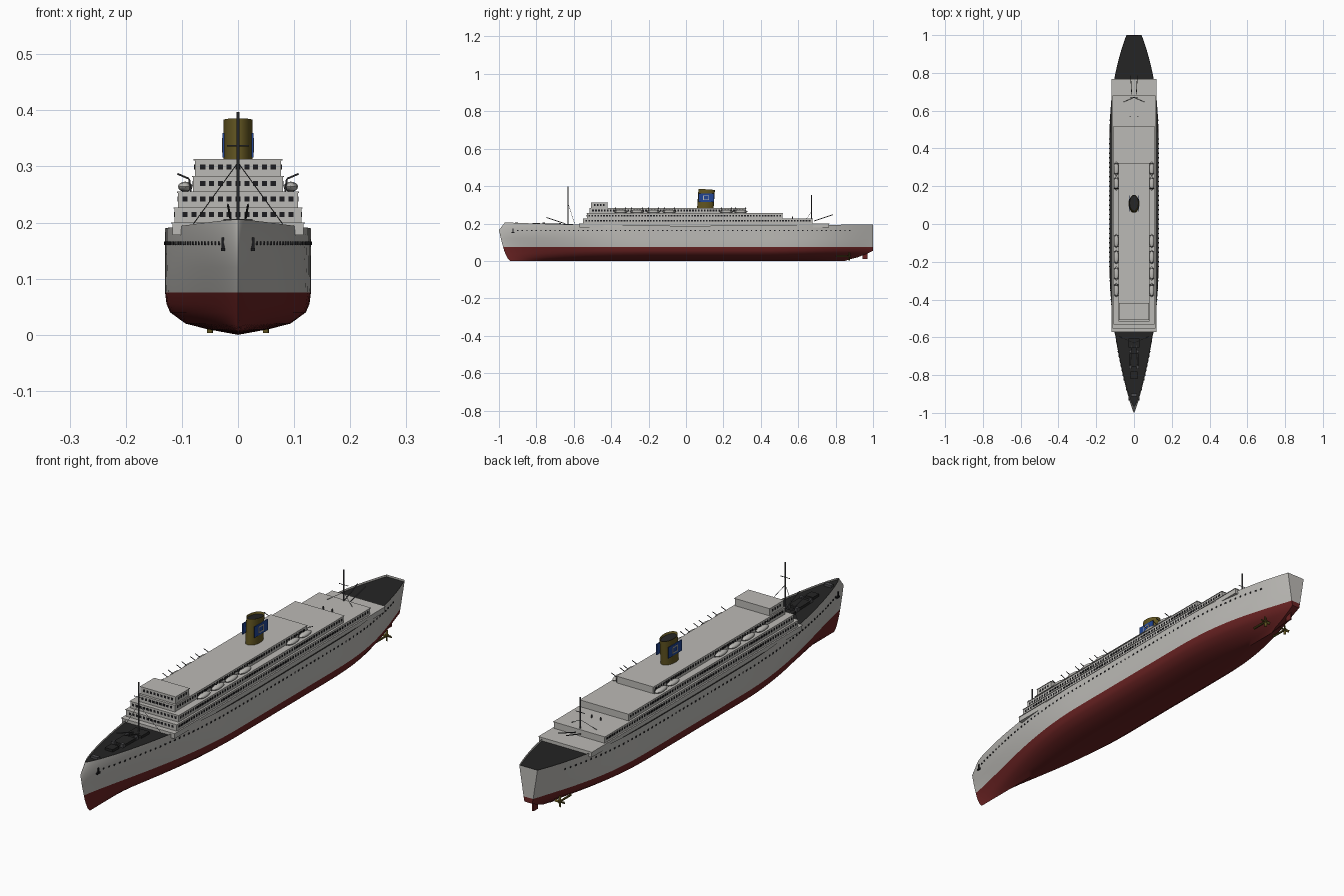
import bpy, bmesh, math
from mathutils import Vector, Matrix

if "Cube" in bpy.data.objects:
    bpy.data.objects.remove(bpy.data.objects["Cube"])


def material(name, rgb):
    m = bpy.data.materials.new(name)
    m.use_nodes = True
    m.diffuse_color = (*rgb, 1)
    m.node_tree.nodes["Principled BSDF"].inputs["Base Color"].default_value = (*rgb, 1)
    return m


WHITE = material("off white paint", (0.5, 0.49, 0.465))
RED = material("bottom red", (0.14, 0.016, 0.016))
DECK = material("dark deck", (0.018, 0.018, 0.018))
GLASS = material("window black", (0.012, 0.012, 0.014))
GOLD = material("dull gold", (0.12, 0.09, 0.015))
BLUE = material("emblem blue", (0.015, 0.06, 0.3))
STEEL = material("rigging grey", (0.07, 0.07, 0.075))


def finish(name, bm, *mats, smooth=False):
    bmesh.ops.recalc_face_normals(bm, faces=bm.faces)
    me = bpy.data.meshes.new(name)
    bm.to_mesh(me)
    bm.free()
    for m in mats:
        me.materials.append(m)
    ob = bpy.data.objects.new(name, me)
    bpy.context.collection.objects.link(ob)
    if smooth:
        bpy.ops.object.select_all(action="DESELECT")
        ob.select_set(True)
        bpy.context.view_layer.objects.active = ob
        bpy.ops.object.shade_smooth_by_angle(angle=math.radians(40))
    return ob


def box(bm, center, size):
    mat = Matrix.Translation(center) @ Matrix.Diagonal((*size, 1))
    bmesh.ops.create_cube(bm, size=1, matrix=mat)


def tube(bm, a, b, r, sides=6):
    a, b = Vector(a), Vector(b)
    rot = (b - a).to_track_quat("Z", "Y").to_matrix().to_4x4()
    bmesh.ops.create_cone(bm, cap_ends=True, segments=sides, radius1=r, radius2=r,
                          depth=(b - a).length, matrix=Matrix.Translation((a + b) / 2) @ rot)


# Hull form
BEAM = 0.13


def fullness(y):
    if y < -0.2:
        return math.sin(math.pi / 2 * max(0, (y + 1) / 0.8)) ** 0.75
    return 1 - 0.69 * max(0, (y - 0.4) / 0.6) ** 2.5


def sheer(y):
    return 0.188 + (0.019 * y * y if y < 0 else 0.008 * y * y)


# height, bow end, stern end, width factor, fineness of the ends
ROWS = [(0, -0.94, 0.85, 0, 2), (0.01, -0.95, 0.88, 0.42, 2), (0.02, -0.957, 0.92, 0.72, 1.9),
        (0.04, -0.966, 0.97, 0.93, 1.8), (0.055, -0.972, 1, 0.98, 1.7), (0.075, -0.978, 1, 1, 1.55),
        (0.12, -0.99, 1, 1, 1.3), (0.165, -1, 1, 1, 1.1), (None, -0.968, 1, 1, 1)]
RED_ROWS = 5


def hull_point(row, u):
    z, bow, stern, k, p = row
    y = bow + (stern - bow) * (u + 1) / 2
    return Vector((BEAM * k * fullness(u) ** p, y, sheer(y) if z is None else z))


bm = bmesh.new()
STATIONS = 64
us = [-math.cos(math.pi * i / STATIONS) for i in range(STATIONS + 1)]
rings = []
for u in us:
    half = [hull_point(r, u) for r in ROWS]
    ring = [bm.verts.new((-p.x, p.y, p.z)) for p in reversed(half[1:])]
    rings.append(ring + [bm.verts.new(p) for p in half])
n = len(ROWS) - 1
for a, b in zip(rings, rings[1:]):
    for j in range(2 * n):
        f = bm.faces.new((a[j], a[j + 1], b[j + 1], b[j]))
        f.material_index = int(n - RED_ROWS <= j < n + RED_ROWS)
# Transom strips
for j in range(n):
    end = rings[-1]
    quad = [end[n - j], end[n + j], end[n + j + 1], end[n - j - 1]]
    f = bm.faces.new(quad if j else quad[1:])
    f.material_index = int(j < RED_ROWS)
bmesh.ops.remove_doubles(bm, verts=bm.verts, dist=0.00005)
finish("hull", bm, WHITE, RED, smooth=True)

# Main deck, just below the bulwark
bm = bmesh.new()
prev = None
for u in us[1:]:
    p = hull_point(ROWS[-1], u)
    pair = [bm.verts.new((s * (p.x - 0.001), p.y - 0.002, p.z - 0.007)) for s in (-1, 1)]
    if prev:
        bm.faces.new((prev[0], prev[1], pair[1], pair[0]))
    prev = pair
finish("main_deck", bm, DECK)

# Superstructure: name, half width, front, back, bottom, top, has windows
TIERS = [("lower_house", 0.117, -0.57, 0.765, 0.178, 0.2, False),
         ("first_tier", 0.113, -0.55, 0.677, 0.2, 0.227, True),
         ("second_tier", 0.107, -0.53, 0.517, 0.227, 0.255, True),
         ("third_tier", 0.08, -0.515, 0.322, 0.255, 0.283, True),
         ("bridge_house", 0.077, -0.507, -0.42, 0.283, 0.313, True)]
panes = bmesh.new()
PITCH = 0.0157
for name, w, y0, y1, z0, z1, glazed in TIERS:
    bm = bmesh.new()
    box(bm, (0, (y0 + y1) / 2, (z0 + z1) / 2), (2 * w, y1 - y0, z1 - z0))
    box(bm, (0, (y0 + y1) / 2, z1 - 0.001), (2 * w + 0.004, y1 - y0 + 0.004, 0.002))
    finish(name, bm, WHITE)
    if not glazed:
        continue
    zc = (z0 + z1) / 2 + 0.001
    count = int(2 * (w - 0.004) / PITCH)
    for i in range(count):
        box(panes, ((i - (count - 1) / 2) * PITCH, y0, zc), (0.009, 0.002, 0.009))
    count = int((y1 - y0 - 0.01) / PITCH)
    for i in range(count):
        y = (y0 + y1) / 2 + (i - (count - 1) / 2) * PITCH
        for s in (-1, 1):
            box(panes, (s * w, y, zc), (0.002, 0.009, 0.009))
finish("house_windows", panes, GLASS)

# Portholes along the hull
bm = bmesh.new()
for i in range(72):
    p = hull_point(ROWS[-2], -0.9 + i * 0.025)
    for s in (-1, 1):
        box(bm, (s * p.x, p.y, 0.163), (0.003, 0.007, 0.006))
finish("portholes", bm, GLASS)

# Funnel: raked oval with a dark mouth
bm = bmesh.new()
FUNNEL = Matrix.Translation((0, 0.107, 0.332)) @ Matrix.Rotation(math.radians(-4), 4, "X")
bmesh.ops.create_cone(bm, cap_ends=True, segments=32, radius1=1, radius2=1, depth=1,
                      matrix=FUNNEL @ Matrix.Diagonal((0.026, 0.044, 0.102, 1)))
bm.normal_update()
top = max(bm.faces, key=lambda f: f.calc_center_median().z)
bmesh.ops.inset_region(bm, faces=[top], thickness=0.003)
top.material_index = 1
for v in top.verts:
    v.co.z -= 0.008
finish("funnel", bm, GOLD, DECK, smooth=True)

# Funnel emblem plates
plates, marks = bmesh.new(), bmesh.new()
for s in (-1, 1):
    box(plates, (s * 0.026, 0.108, 0.338), (0.003, 0.084, 0.044))
    for d in (-1, 1):
        box(marks, (s * 0.0275, 0.108 + d * 0.014, 0.338), (0.002, 0.004, 0.026))
        box(marks, (s * 0.0275, 0.108, 0.338 + d * 0.011), (0.002, 0.028, 0.004))
finish("funnel_plates", plates, BLUE)
finish("funnel_emblems", marks, WHITE)

# Lifeboats and davits
boats, davits = bmesh.new(), bmesh.new()
for y in (-0.35, -0.262, -0.175, -0.09, 0.215, 0.292):
    for s in (-1, 1):
        mat = Matrix.Translation((s * 0.094, y, 0.264)) @ Matrix.Diagonal((0.013, 0.037, 0.009, 1))
        bmesh.ops.create_uvsphere(boats, u_segments=12, v_segments=8, radius=1, matrix=mat)
        for d in (-0.027, 0.027):
            knee = (s * 0.087, y + d, 0.278)
            tube(davits, (s * 0.084, y + d, 0.254), knee, 0.0016)
            tube(davits, knee, (s * 0.108, y + d, 0.287), 0.0016)
finish("lifeboats", boats, WHITE, smooth=True)
finish("davits", davits, STEEL)

# Masts, cargo booms and stays
rig = bmesh.new()
for y, base, head, d in ((-0.63, 0.185, 0.397, -1), (0.67, 0.2, 0.352, 1)):
    tube(rig, (0, y, base), (0, y, head), 0.003, 8)
    tube(rig, (-0.02, y, head - 0.06), (0.02, y, head - 0.06), 0.0015)
    for s in (-1, 1):
        tube(rig, (s * 0.012, y + d * 0.015, base + 0.014),
             (s * 0.018, y + d * 0.115, base + 0.047), 0.002)
        tube(rig, (0, y, head - 0.09), (s * 0.08, y - d * 0.035, base + 0.012), 0.0009, 4)
        tube(rig, (s * 0.02, 0.57, 0.225), (s * 0.02, 0.57, 0.238), 0.003)
finish("masts_and_rigging", rig, STEEL)

# Foredeck hatches and winches
bm = bmesh.new()
for y, w, l in ((-0.72, 0.05, 0.07), (-0.63, 0.06, 0.05), (-0.8, 0.035, 0.04)):
    box(bm, (0, y, sheer(y) - 0.003), (w, l, 0.012))
finish("cargo_hatches", bm, DECK)
bm = bmesh.new()
box(bm, (0, -0.905, 0.2), (0.03, 0.016, 0.012))
for s in (-1, 1):
    for y in (-0.675, -0.76):
        box(bm, (s * 0.02, y, sheer(y)), (0.012, 0.014, 0.014))
finish("deck_winches", bm, STEEL)

# Anchors on the bow
bm = bmesh.new()
for s in (-1, 1):
    p = hull_point(ROWS[-2], -0.925)
    box(bm, (s * p.x, p.y, 0.162), (0.006, 0.006, 0.022))
    box(bm, (s * p.x, p.y, 0.152), (0.007, 0.018, 0.006))
finish("anchors", bm, GLASS)

# Rudder and propellers
bm = bmesh.new()
box(bm, (0, 0.957, 0.038), (0.006, 0.028, 0.056))
finish("rudder", bm, RED)
bm = bmesh.new()
for s in (-1, 1):
    hub = Vector((s * 0.05, 0.872, 0.024))
    tube(bm, hub - Vector((0, 0.07, 0)), hub + Vector((0, 0.008, 0)), 0.004, 10)
    for k in range(4):
        mat = (Matrix.Translation(hub) @ Matrix.Rotation(k * math.pi / 2, 4, "Y")
               @ Matrix.Translation((0, 0, 0.012)) @ Matrix.Rotation(0.5, 4, "Z")
               @ Matrix.Diagonal((0.01, 0.003, 0.018, 1)))
        bmesh.ops.create_cube(bm, size=1, matrix=mat)
finish("propellers", bm, GOLD)
